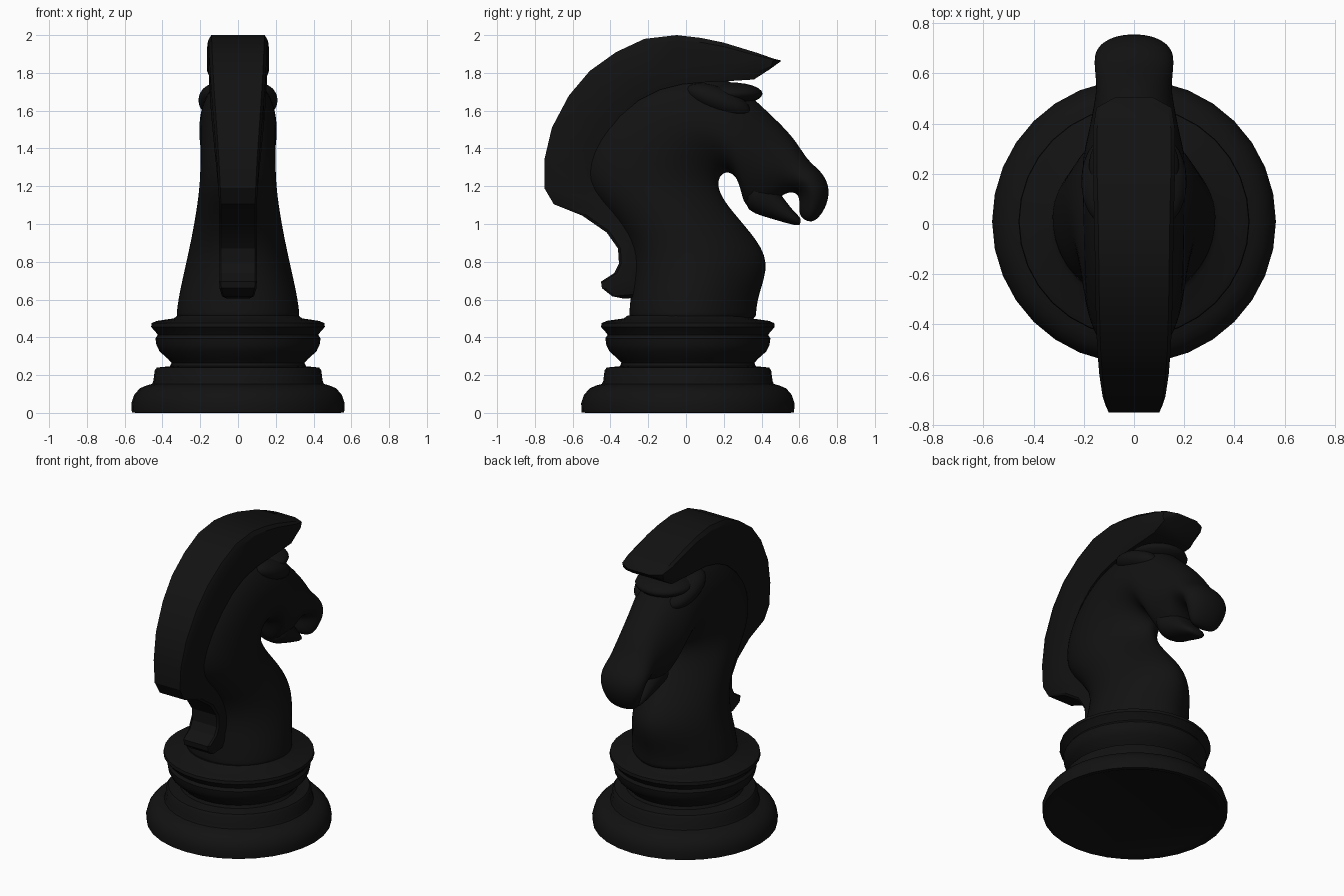
import bpy, bmesh
from math import sin, cos, pi, copysign

black = bpy.data.materials.new("black_lacquer")
black.diffuse_color = (0.006, 0.006, 0.006, 1)


def finish(ob, subsurf=0, angle=35):
    ob.data.materials.append(black)
    if subsurf:
        ob.modifiers.new("smooth", "SUBSURF").levels = subsurf
        ob.modifiers["smooth"].render_levels = subsurf
    bpy.ops.object.select_all(action="DESELECT")
    ob.select_set(True)
    bpy.context.view_layer.objects.active = ob
    if subsurf:
        bpy.ops.object.shade_smooth()
    else:
        bpy.ops.object.shade_smooth_by_angle(angle=angle * pi / 180)


def skin(name, rings, subsurf=0, angle=35):
    """Join rings of equal point count into a capped solid."""
    bm = bmesh.new()
    loops = [[bm.verts.new(p) for p in ring] for ring in rings]
    n = len(loops[0])
    for a, b in zip(loops, loops[1:]):
        for i in range(n):
            j = (i + 1) % n
            bm.faces.new((a[i], a[j], b[j], b[i]))
    bm.faces.new(loops[0])
    bm.faces.new(loops[-1])
    bmesh.ops.recalc_face_normals(bm, faces=bm.faces)
    me = bpy.data.meshes.new(name)
    bm.to_mesh(me)
    bm.free()
    ob = bpy.data.objects.new(name, me)
    bpy.context.collection.objects.link(ob)
    finish(ob, subsurf, angle)


def sections(rows, shape):
    """Rows: outer y, z, inner y, z, half width. Shape: points in -1..1."""
    return [[(w * s, (y1 + y2) / 2 + t * (y1 - y2) / 2,
              (z1 + z2) / 2 + t * (z1 - z2) / 2) for s, t in shape]
            for y1, z1, y2, z2, w in rows]


def egg(n, outer, inner):
    """Superellipse whose roundness differs on its outer and inner halves."""
    pts = []
    for i in range(n):
        c, s = cos(2 * pi * i / n), sin(2 * pi * i / n)
        p = 2 / (outer if s > 0 else inner)
        pts.append((copysign(abs(c) ** p, c), copysign(abs(s) ** p, s)))
    return pts


def blob(name, loc, size, tilt):
    bpy.ops.mesh.primitive_uv_sphere_add(segments=24, ring_count=12, location=loc,
                                         rotation=(tilt, 0, 0))
    ob = bpy.context.object
    ob.name = name
    ob.scale = size
    finish(ob, angle=60)


# Turned base
profile = [(0.51, 0.015), (0.54, 0), (0.562, 0.003), (0.565, 0.05), (0.55, 0.095),
           (0.52, 0.13), (0.485, 0.145), (0.455, 0.153), (0.448, 0.17), (0.441, 0.225),
           (0.43, 0.24), (0.36, 0.247), (0.352, 0.265), (0.37, 0.285),
           (0.415, 0.325), (0.432, 0.36), (0.437, 0.395), (0.425, 0.413),
           (0.435, 0.427), (0.46, 0.455), (0.457, 0.475), (0.43, 0.487),
           (0.34, 0.50), (0.32, 0.515)]
skin("turned_base", [[(r * cos(2 * pi * i / 32), 0.01 + r * sin(2 * pi * i / 32), z)
                      for i in range(32)] for r, z in profile])

# Neck, head and muzzle in one sweep
neck = [(-.31, .48, .38, .48, .335), (-.31, .52, .38, .52, .335),
        (-.30, .62, .39, .62, .322),
        (-.28, .80, .46, .80, .28), (-.33, .95, .36, .95, .247),
        (-.46, 1.10, .215, 1.11, .22), (-.60, 1.26, .175, 1.20, .205),
        (-.51, 1.54, .19, 1.26, .203), (-.27, 1.75, .24, 1.275, .205),
        (0, 1.81, .29, 1.22, .21), (.22, 1.79, .30, 1.10, .212),
        (.37, 1.66, .36, 1.055, .185), (.49, 1.545, .44, 1.08, .165),
        (.58, 1.45, .495, 1.14, .152), (.645, 1.335, .545, 1.17, .158),
        (.715, 1.285, .59, 1.16, .163), (.765, 1.20, .60, 1.12, .155),
        (.75, 1.10, .595, 1.075, .128), (.70, 1.025, .605, 1.04, .10),
        (.66, 1.01, .63, 1.02, .05)]
skin("neck_and_head", sections(neck, egg(16, 2.1, 1.65)), 2)

# Lower jaw
jaw = [(.34, 1.32, .30, 1.09, .14), (.42, 1.25, .36, 1.05, .12),
       (.505, 1.16, .455, 1.025, .10), (.55, 1.09, .54, 1.0, .085),
       (.60, 1.04, .59, .99, .065), (.61, 1.025, .605, .995, .04)]
skin("lower_jaw", sections(jaw, egg(12, 2.4, 2.2)), 1)

# Brow band and side brows, mostly sunk into the head
blob("brow_band", (0, .23, 1.69), (.18, .175, .06), 0.0)
for side in (-1, 1):
    blob("side_brow", (side * .115, .17, 1.655), (.095, .18, .07), -0.35)

# Mane: hard-edged strip from forelock to tail curl
mane = [(.505, 1.865, .50, 1.86, .075), (.465, 1.875, .445, 1.82, .15),
        (.38, 1.905, .36, 1.765, .163),
        (.20, 1.96, .20, 1.755, .163), (.08, 1.985, .09, 1.75, .16),
        (-.05, 2.0, -.02, 1.74, .157),
        (-.22, 1.98, -.14, 1.71, .155), (-.37, 1.91, -.25, 1.655, .152),
        (-.51, 1.81, -.35, 1.57, .147), (-.62, 1.68, -.43, 1.47, .138),
        (-.71, 1.51, -.48, 1.35, .125), (-.75, 1.34, -.50, 1.24, .112),
        (-.75, 1.19, -.46, 1.17, .104), (-.70, 1.105, -.40, 1.13, .10),
        (-.55, 1.045, -.34, 1.08, .10), (-.42, .955, -.27, 1.01, .10),
        (-.36, .87, -.23, .89, .10), (-.355, .79, -.23, .80, .10),
        (-.38, .74, -.23, .76, .10), (-.45, .695, -.25, .72, .10),
        (-.445, .66, -.25, .67, .098), (-.39, .617, -.25, .63, .085),
        (-.33, .605, -.25, .61, .06)]
strip = [(-.9, 1), (.9, 1), (1, .8), (1, -.4), (.88, -1),
         (-.88, -1), (-1, -.4), (-1, .8)]
skin("mane", sections(mane, strip), angle=30)
